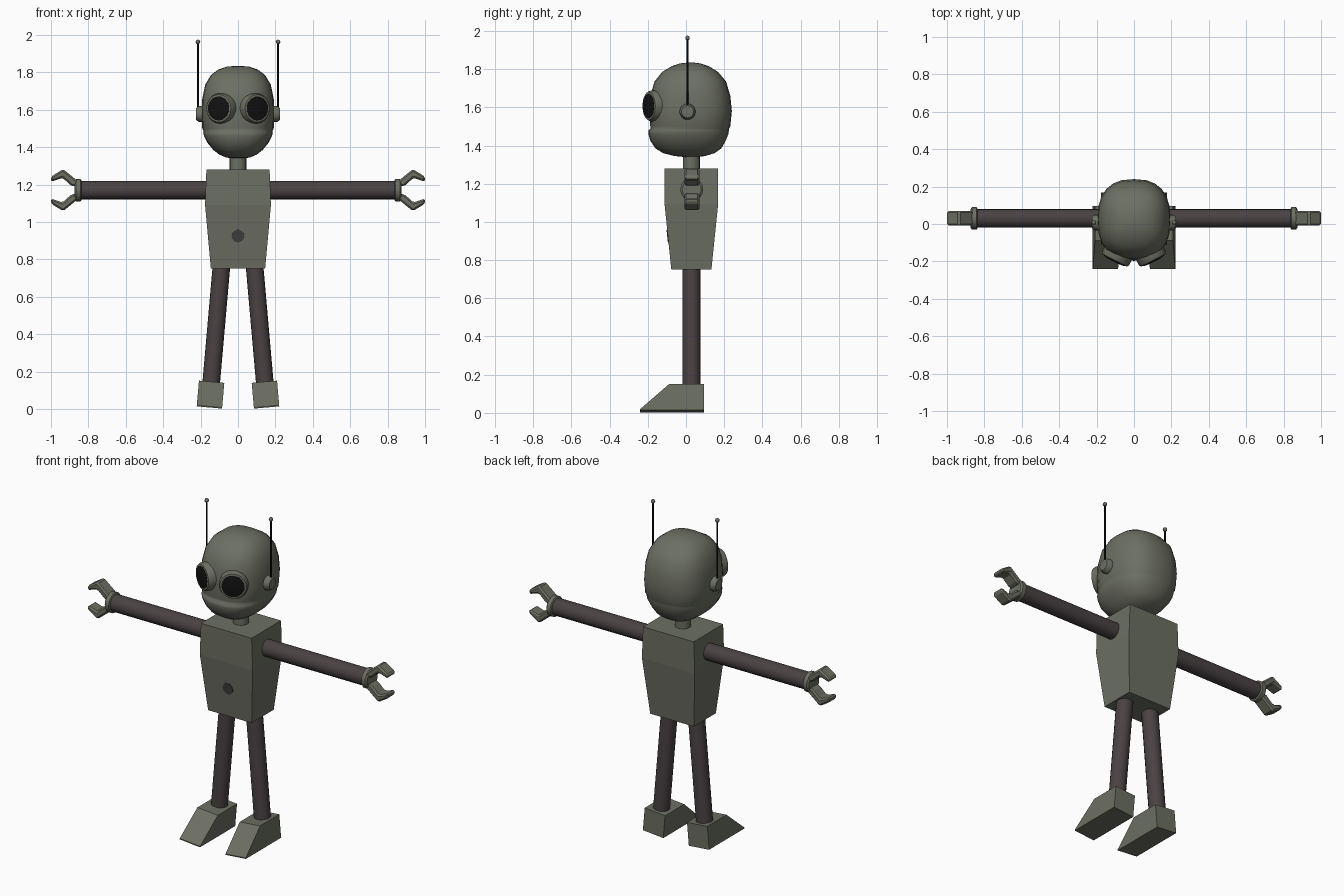
import bpy, bmesh, math
from mathutils import Vector, Matrix

if "Cube" in bpy.data.objects:
    bpy.data.objects.remove(bpy.data.objects["Cube"])


def material(name, rgb):
    m = bpy.data.materials.new(name)
    m.diffuse_color = (*rgb, 1)
    m.use_nodes = True
    m.node_tree.nodes["Principled BSDF"].inputs["Base Color"].default_value = m.diffuse_color
    return m


METAL = material("green grey metal", (0.15, 0.16, 0.125))
TUBE = material("dark brown tube", (0.068, 0.054, 0.056))
BLACK = material("black", (0.006, 0.006, 0.006))
SPOT = material("dark grey spot", (0.05, 0.05, 0.047))
YC = 0.028  # depth centre of body and limbs


def finish(bm, name, mat, smooth=None):
    bmesh.ops.recalc_face_normals(bm, faces=bm.faces)
    me = bpy.data.meshes.new(name)
    bm.to_mesh(me)
    bm.free()
    me.materials.append(mat)
    ob = bpy.data.objects.new(name, me)
    bpy.context.collection.objects.link(ob)
    if smooth:
        bpy.ops.object.select_all(action='DESELECT')
        bpy.context.view_layer.objects.active = ob
        ob.select_set(True)
        bpy.ops.object.shade_smooth_by_angle(angle=math.radians(smooth))
    return ob


def loft(name, rings, mat, smooth=None):
    """Skin a stack of equal-length point rings and cap both ends."""
    bm = bmesh.new()
    vs = [[bm.verts.new(p) for p in r] for r in rings]
    n = len(vs[0])
    for a, b in zip(vs, vs[1:]):
        for i in range(n):
            bm.faces.new((a[i], a[(i + 1) % n], b[(i + 1) % n], b[i]))
    bm.faces.new(vs[0][::-1])
    bm.faces.new(vs[-1])
    return finish(bm, name, mat, smooth)


def lathe(name, profile, origin, direction, mat, segs=16):
    """Spin (radius, distance) pairs about an axis."""
    rot = Vector(direction).to_track_quat('Z', 'Y')
    rings = []
    for r, h in profile:
        rings.append([Vector(origin) + rot @ Vector((r * math.cos(a), r * math.sin(a), h))
                      for a in (2 * math.pi * i / segs for i in range(segs))])
    return loft(name, rings, mat, 35)


def prism(name, pts, offset, matrix, mat, bevel=0):
    """Extrude a flat outline along an offset."""
    a = [matrix @ Vector(p) for p in pts]
    b = [matrix @ (Vector(p) + Vector(offset)) for p in pts]
    ob = loft(name, [a, b], mat)
    if bevel:
        mod = ob.modifiers.new("bevel", 'BEVEL')
        mod.width = bevel
        mod.segments = 1
    return ob


# Head: superellipse rings (z, half width, front y, back y) with a lip groove
def head_ring(z, w, yf, yb, n=24, e=2 / 2.5):
    cy, ry = (yf + yb) / 2, (yb - yf) / 2
    ring = []
    for i in range(n):
        c, s = math.cos(2 * math.pi * i / n), math.sin(2 * math.pi * i / n)
        ring.append((w * math.copysign(abs(c) ** e, c),
                     cy + ry * math.copysign(abs(s) ** e, s), z))
    return ring


HEAD = [(1.338, .02, .01, .05), (1.345, .065, -.06, .10), (1.36, .10, -.12, .15),
        (1.385, .132, -.16, .185), (1.425, .165, -.187, .208), (1.46, .182, -.197, .222),
        (1.48, .186, -.196, .225), (1.488, .185, -.186, .226), (1.50, .191, -.187, .232),
        (1.58, .195, -.193, .240), (1.66, .191, -.187, .232), (1.735, .175, -.165, .210),
        (1.785, .145, -.125, .168), (1.815, .105, -.075, .12), (1.83, .06, -.03, .075),
        (1.834, .02, .005, .04)]
loft("head", [head_ring(*r) for r in HEAD], METAL, 60)

# Neck and torso
lathe("neck", [(.045, 0), (.045, .12)], (0, YC, 1.26), (0, 0, 1), METAL)


def rect(z, w, d):
    return [(-w, YC - d, z), (w, YC - d, z), (w, YC + d, z), (-w, YC + d, z)]


loft("torso", [rect(.75, .145, .105), rect(1.09, .176, .14), rect(1.28, .169, .14)], METAL)

# Plain dark spot on the belly, lying on the sloped front
lathe("belly_spot", [(.034, 0), (.034, .004)], (0, YC - .1225, .925),
      (0, -1, -.103), SPOT, 12)

for s, side in ((-1, "left"), (1, "right")):
    # Eye: rim and slightly domed lens, turned outwards
    d = Vector((s * math.sin(math.radians(27)), -math.cos(math.radians(27)), 0))
    eye = Vector((s * .104, -.196, 1.607))
    lathe(side + "_eye_rim", [(.07, -.08), (.08, -.07), (.081, -.015), (.074, -.002), (.064, 0)],
          eye, d, METAL, 20)
    lathe(side + "_eye_lens", [(.064, -.01), (.064, .001), (.045, .005), (.015, .007)],
          eye, d, BLACK, 20)

    # Ear disc with antenna
    lathe(side + "_ear", [(.042, 0), (.042, .03), (.032, .045)],
          (s * .18, .008, 1.577), (s, 0, 0), METAL)
    lathe(side + "_antenna", [(.005, 0), (.005, .385)], (s * .214, .008, 1.575),
          (0, 0, 1), BLACK, 8)
    ball = [(.012 * math.sin(t) + .0005, -.012 * math.cos(t))
            for t in (math.pi * i / 6 for i in range(7))]
    lathe(side + "_antenna_tip", ball, (s * .214, .008, 1.963), (0, 0, 1), METAL, 10)

    # Arm tube and wrist cuff
    lathe(side + "_arm", [(.05, 0), (.05, .69)], (s * .155, YC + .002, 1.17), (s, 0, 0), TUBE)
    lathe(side + "_wrist_cuff", [(.054, 0), (.06, .004), (.06, .028), (.05, .036)],
          (s * .838, YC + .002, 1.17), (s, 0, 0), METAL)

    # Claw: two hooked fingers mirrored above and below
    outline = [(.858, .02), (.858, .05), (.935, .112), (1.0, .072), (1.0, .045),
               (.938, .066), (.89, .022)]
    for v, level in ((1, "upper"), (-1, "lower")):
        prism(f"{side}_{level}_finger", [(s * x, YC - .036, 1.17 + v * z) for x, z in outline],
              (0, .078, 0), Matrix(), METAL, .009)

    # Leg splayed outwards
    top, foot = Vector((s * .088, YC, .77)), Vector((s * .145, YC, .12))
    lathe(side + "_leg", [(.047, 0), (.047, (foot - top).length)], top, foot - top, TUBE)

    # Wedge shoe tilted with the leg
    m = Matrix.Translation((s * .153, 0, .008)) @ Matrix.Rotation(-s * math.radians(5), 4, 'Y')
    shoe = [(.095, 0), (.095, .138), (-.088, .138), (-.24, .006), (-.24, 0)]
    prism(side + "_shoe", [(-.068, y, z) for y, z in shoe], (.136, 0, 0), m, METAL)
